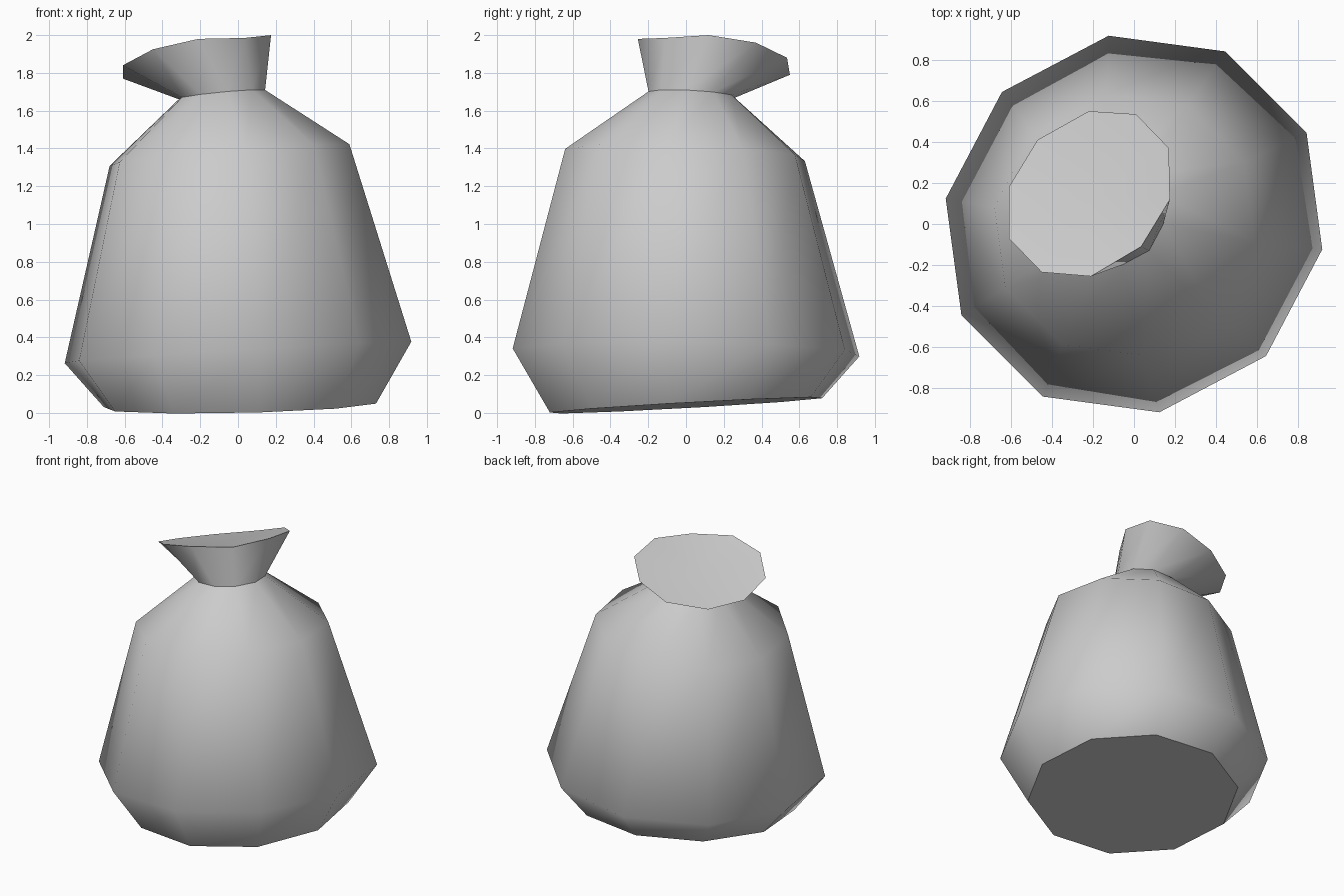
import bpy
import bmesh
from math import sin, cos, radians
from mathutils import Vector

cube = bpy.data.objects.get("Cube")
if cube:
    bpy.data.objects.remove(cube, do_unlink=True)

SIDES = 10

cloth = bpy.data.materials.new("grey cloth")
cloth.use_nodes = True
grey = (0.6, 0.6, 0.6, 1.0)
cloth.diffuse_color = grey
cloth.node_tree.nodes["Principled BSDF"].inputs["Base Color"].default_value = grey


def tilted_ring(centre, long_r, short_r, slope_x, slope_y):
    """Ten points of a slanted oval whose long axis runs diagonally."""
    points = []
    for i in range(SIDES):
        t = radians(18 + 36 * i)
        u, v = long_r * cos(t), short_r * sin(t)
        x, y = (u - v) * cos(radians(45)), (u + v) * sin(radians(45))
        points.append(Vector(centre) + Vector((x, y, slope_x * x + slope_y * y)))
    return points


# Sack body from the base up to the tied neck
rings = [
    tilted_ring((0.01, 0, 0.04), 0.75, 0.715, 0.02, 0.055),
    tilted_ring((0, 0, 0.32), 0.955, 0.91, 0.06, -0.015),
    tilted_ring((-0.045, -0.005, 1.365), 0.66, 0.63, 0.085, -0.04),
    tilted_ring((-0.085, 0.03, 1.685), 0.24, 0.225, 0.1, -0.06),
]

# Leaning, flared mouth above the neck
rings.append([Vector(p) for p in (
    (0.01, 0.535, 1.88), (-0.22, 0.55, 1.79), (-0.47, 0.41, 1.75),
    (-0.61, 0.18, 1.77), (-0.61, -0.07, 1.84), (-0.45, -0.235, 1.925),
    (-0.21, -0.255, 1.98), (0.035, -0.11, 1.985), (0.175, 0.12, 2.0),
    (0.17, 0.37, 1.96))])

bm = bmesh.new()
loops = [[bm.verts.new(p) for p in ring] for ring in rings]
for low, high in zip(loops, loops[1:]):
    for i in range(SIDES):
        j = (i + 1) % SIDES
        bm.faces.new((low[i], low[j], high[j], high[i]))

# Flat base and gently dished top
bm.faces.new(loops[0][::-1])
middle = bm.verts.new((-0.21, 0.15, 1.86))
for i in range(SIDES):
    bm.faces.new((loops[-1][i], loops[-1][(i + 1) % SIDES], middle))

# Smooth cloth with creases at the base, neck and rim
for face in bm.faces:
    face.smooth = True
for loop in (loops[0], loops[3], loops[4]):
    for i in range(SIDES):
        bm.edges.get((loop[i], loop[(i + 1) % SIDES])).smooth = False
bmesh.ops.recalc_face_normals(bm, faces=bm.faces)

mesh = bpy.data.meshes.new("sack")
bm.to_mesh(mesh)
bm.free()
mesh.materials.append(cloth)
sack = bpy.data.objects.new("sack", mesh)
bpy.context.collection.objects.link(sack)
